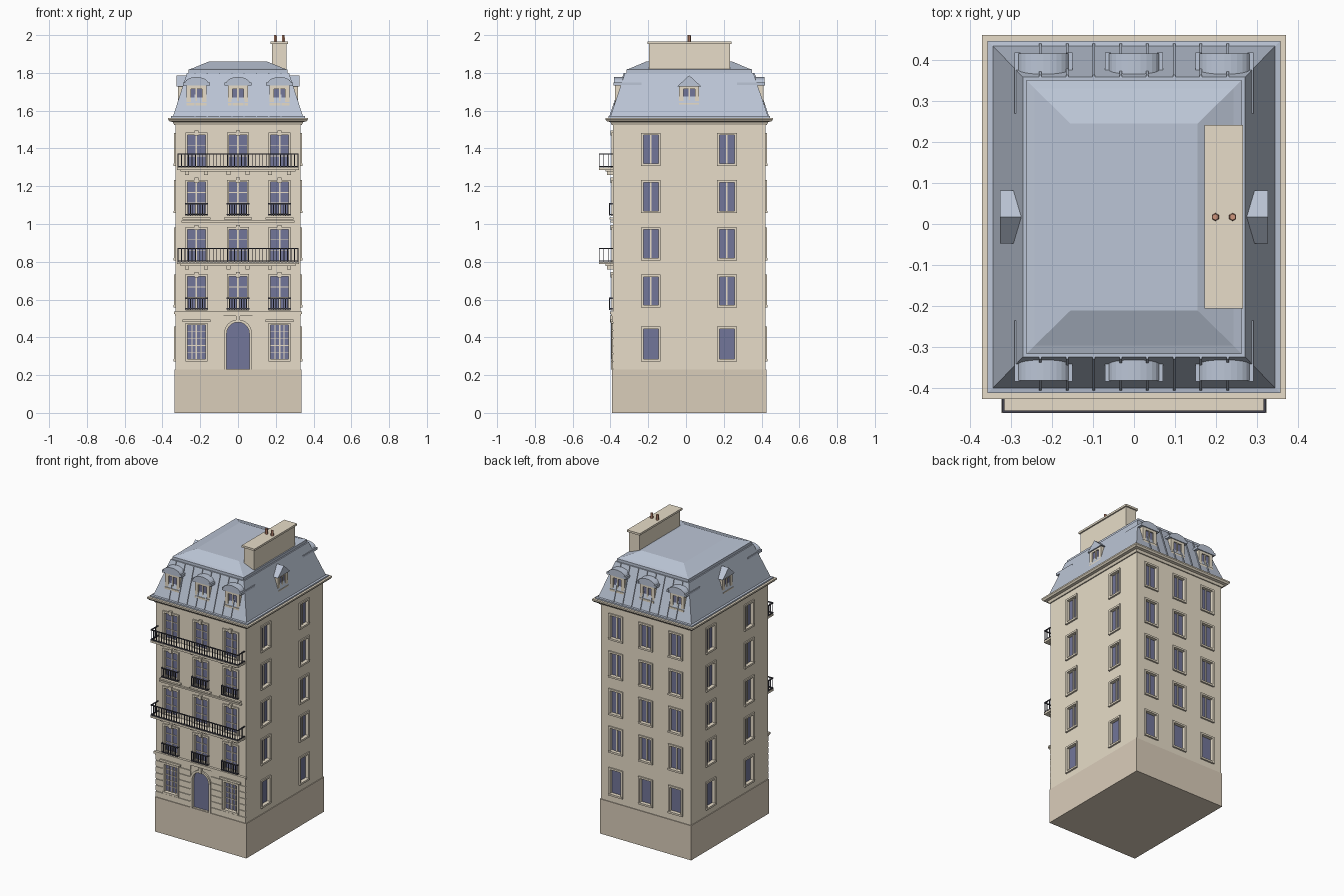
import bpy, bmesh, math
from mathutils import Matrix, Vector

if "Cube" in bpy.data.objects:
    bpy.data.objects.remove(bpy.data.objects["Cube"])

CY = 0.017                      # centre of the building body in y
HX, HY = 0.331, 0.404           # half sizes of the walls
parts = {}


def material(name, rgb):
    m = bpy.data.materials.new(name)
    m.diffuse_color = (*rgb, 1)
    m.use_nodes = True
    m.node_tree.nodes["Principled BSDF"].inputs["Base Color"].default_value = m.diffuse_color
    return m


STONE = material("stone", (0.80, 0.72, 0.58))
PLINTH = material("plinth", (0.70, 0.61, 0.49))
SLATE = material("slate", (0.50, 0.56, 0.67))
GLASS = material("glass", (0.17, 0.18, 0.32))
IRON = material("iron", (0.06, 0.06, 0.08))
CLAY = material("clay", (0.62, 0.30, 0.20))


def part(name, mat):
    if name not in parts:
        parts[name] = (bmesh.new(), mat)
    return parts[name][0]


def prism(bm, pts, y0, y1, M=Matrix()):
    """Extrude an (x, z) outline from y0 to y1."""
    a = [bm.verts.new(M @ Vector((x, y0, z))) for x, z in pts]
    b = [bm.verts.new(M @ Vector((x, y1, z))) for x, z in pts]
    n = len(pts)
    bm.faces.new(a)
    bm.faces.new(b[::-1])
    for i in range(n):
        j = (i + 1) % n
        bm.faces.new((a[j], a[i], b[i], b[j]))


def box(bm, x0, x1, y0, y1, z0, z1, M=Matrix()):
    prism(bm, [(x0, z0), (x1, z0), (x1, z1), (x0, z1)], y0, y1, M)


def loft(bm, rings):
    """Stack rectangles (half x, half y, z) into a closed solid."""
    prev = None
    for hx, hy, z in rings:
        cur = [bm.verts.new((sx * hx, CY + sy * hy, z))
               for sx, sy in ((-1, -1), (1, -1), (1, 1), (-1, 1))]
        if prev is None:
            bm.faces.new(cur[::-1])
        else:
            for i in range(4):
                j = (i + 1) % 4
                bm.faces.new((prev[i], prev[j], cur[j], cur[i]))
        prev = cur
    bm.faces.new(prev)


def arch(w, z0, zs, rise, n=12):
    """Outline going up the left, over the arch, down the right."""
    arc = [(-w * math.cos(math.pi * i / n), zs + rise * math.sin(math.pi * i / n))
           for i in range(n + 1)]
    return ([(-w, z0)] if z0 < zs else []) + arc + ([(w, z0)] if z0 < zs else [])


def side(angle, dist):
    """Frame whose local -y points outward from one face of the building."""
    return Matrix.Translation((0, CY, 0)) @ Matrix.Rotation(math.radians(angle), 4, 'Z') @ Matrix.Translation((0, -dist, 0))


FRONT, BACK, RIGHT, LEFT = side(0, HY), side(180, HY), side(90, HX), side(-90, HX)

# Masses: plinth, walls, cornice, mansard roof
loft(part("plinth", PLINTH), [(0.336, 0.409, 0), (0.336, 0.409, 0.23)])
loft(part("walls", STONE), [(HX, HY, 0.225), (HX, HY, 1.54)])
loft(part("cornice", STONE), [(0.338, 0.411, 1.525), (0.345, 0.418, 1.54), (0.362, 0.435, 1.543),
                              (0.37, 0.443, 1.553), (0.37, 0.443, 1.562), (0.35, 0.423, 1.562)])
loft(part("mansard_roof", SLATE), [(0.356, 0.428, 1.555), (0.356, 0.428, 1.571), (0.343, 0.416, 1.573),
                                   (0.270, 0.340, 1.80), (0.262, 0.333, 1.80), (0.262, 0.333, 1.818),
                                   (0.242, 0.313, 1.824), (0.155, 0.228, 1.86)])

cut = part("window_cutter", None)
surround = part("window_surrounds", STONE)
glass = part("window_glass", GLASS)
bars = part("window_bars", STONE)


def window(M, u, w, z0, z1, cols, rows, fr=0.012, out=0.008):
    """Recessed opening with glass, glazing bars, surround and sill."""
    M = M @ Matrix.Translation((u, 0, 0))
    box(cut, -w, w, -0.03, 0.02, z0, z1, M)
    box(glass, -w, w, 0.014, 0.022, z0, z1, M)
    for i in range(1, cols):
        x = -w + 2 * w * i / cols
        t = 0.004 if i * 2 == cols else 0.002
        box(bars, x - t, x + t, 0.008, 0.016, z0, z1, M)
    for i in range(1, rows):
        z = z0 + (z1 - z0) * i / rows
        box(bars, -w, w, 0.009, 0.016, z - 0.002, z + 0.002, M)
    for s in (-1, 1):
        box(surround, *sorted((s * w, s * (w + fr))), -out, 0.004, z0 - fr, z1 + fr, M)
    box(surround, -w, w, -out, 0.004, z1, z1 + fr, M)
    box(surround, -w - fr, w + fr, -out - 0.003, 0.004, z0 - fr, z0, M)


FLOORS = (0.57, 0.82, 1.07, 1.32)
COLS = (-0.22, 0, 0.22)

# Plain windows on the sides and back
for M, us in ((RIGHT, (-0.203, 0.2)), (LEFT, (-0.2, 0.203)), (BACK, COLS)):
    for u in us:
        window(M, u, 0.04, 0.285, 0.445, 1, 1)
        for z in FLOORS:
            window(M, u, 0.04, z, z + 0.15, 2, 1)

# Front windows with keystones and lintels
trim = part("front_mouldings", STONE)
for u in COLS:
    for z in FLOORS:
        window(FRONT, u, 0.047, z - 0.015, z + 0.152, 2, 3)
        box(trim, u - 0.01, u + 0.01, -0.014, 0, z + 0.148, z + 0.175, FRONT)
    if u:
        window(FRONT, u, 0.047, 0.285, 0.465, 4, 5)
        box(trim, u - 0.075, u + 0.075, -0.014, 0, 0.482, 0.495, FRONT)

# Arched door
outer, inner = arch(0.074, 0.23, 0.42, 0.074), arch(0.06, 0.23, 0.42, 0.06)
prism(cut, arch(0.06, 0.232, 0.42, 0.06), -0.03, 0.02, FRONT)
prism(part("door", GLASS), inner, 0.012, 0.022, FRONT)
prism(part("door_surround", STONE), outer + inner[::-1], -0.01, 0.004, FRONT)
box(trim, -0.01, 0.01, -0.016, 0, 0.478, 0.515, FRONT)

# Rusticated bands on the ground floor
rust = part("rusticated_bands", STONE)
for i in range(7):
    z = 0.235 + 0.041 * i
    spans = [(-HX, -0.282), (-0.158, -0.076), (0.076, 0.158), (0.282, HX)]
    if z < 0.24 or z > 0.47:
        spans = [(-HX, -0.076), (0.076, HX)]
    for a, b in spans:
        box(rust, a, b, -0.005, 0.002, z, z + 0.034, FRONT)

# String courses
box(trim, -0.338, 0.338, -0.016, 0, 0.523, 0.538, FRONT)
box(trim, -0.334, 0.334, -0.01, 0, 0.513, 0.523, FRONT)
box(trim, -0.3, 0.3, -0.012, 0, 1.008, 1.018, FRONT)
for u in COLS:
    box(trim, u - 0.075, u + 0.075, -0.018, 0, 1.024, 1.034, FRONT)

# Balconies
slab = part("balcony_slabs", STONE)
rail = part("balcony_railings", IRON)


def railing(u, w, y, z0, z1, n):
    M = FRONT @ Matrix.Translation((u, 0, 0))
    t = 0.002
    ticks = [(-w + 2 * w * i / n, y) for i in range(n + 1)]
    ticks += [(s * w, y * k) for s in (-1, 1) for k in (0.35, 0.7) if y < -0.04]
    for x, yy in ticks:
        box(rail, x - t, x + t, yy - t, yy + t, z0, z1, M)
    for z in (z0 + 0.006, z1):
        box(rail, -w - t, w + t, y - 0.003, y + 0.003, z - 0.003, z + 0.003, M)
        for s in (-w, w):
            box(rail, s - 0.003, s + 0.003, y, 0, z - 0.003, z + 0.003, M)


for z in (0.787, 1.287):
    box(slab, -0.322, 0.322, -0.073, 0, z, z + 0.013, FRONT)
    box(slab, -0.305, 0.305, -0.04, 0, z - 0.01, z, FRONT)
    for u in COLS:
        for s in (-0.05, 0.05):
            box(slab, u + s - 0.01, u + s + 0.01, -0.03, 0, z - 0.028, z - 0.008, FRONT)
    railing(0, 0.318, -0.07, z + 0.012, z + 0.083, 34)
for z in (0.545, 1.045):
    for u in COLS:
        railing(u, 0.057, -0.018, z, z + 0.062, 9)

# Roof seams, front and back
seams = part("roof_seams", SLATE)
for M in (side(0, 0), side(180, 0)):
    for i in range(8):
        x = -0.2275 + 0.065 * i
        for s in range(1):
            v = [bm_v for bm_v in ((-0.422, 1.573), (-0.346, 1.80), (-0.33, 1.80), (-0.40, 1.573))]
            # outline lies in the y-z plane, so turn the prism a quarter
            prism(seams, v, x - 0.003, x + 0.003, M @ Matrix(((0, 1, 0, 0), (1, 0, 0, 0), (0, 0, 1, 0), (0, 0, 0, 1))))

# Dormers: arched on front and back, gabled on the sides
dormer = part("dormer_walls", STONE)
droof = part("dormer_roofs", SLATE)


def dormer_at(M, u, y, depth, gable):
    M = M @ Matrix.Translation((u, y, 0))
    for s in (-1, 1):
        box(dormer, *sorted((s * 0.03, s * 0.053)), 0, depth, 1.63, 1.735, M)
    box(dormer, -0.03, 0.03, 0, depth, 1.716, 1.735, M)
    box(dormer, -0.053, 0.053, -0.006, depth, 1.625, 1.64, M)
    box(glass, -0.03, 0.03, 0.008, depth, 1.64, 1.716, M)
    box(bars, -0.004, 0.004, 0.002, 0.01, 1.64, 1.716, M)
    if gable:
        prism(droof, [(-0.064, 1.728), (0.064, 1.728), (0, 1.787)], -0.008, depth, M)
    else:
        prism(droof, [(-0.069, 1.732)] + arch(0.062, 1.745, 1.745, 0.033) + [(0.069, 1.732)], -0.006, depth, M)
        for s in (-1, 1):
            box(droof, *sorted((s * 0.056, s * 0.071)), -0.008, depth, 1.732, 1.748, M)


for M in (side(0, 0), side(180, 0)):
    for u in COLS:
        dormer_at(M, u, -0.392, 0.14, False)
for M in (side(90, 0), side(-90, 0)):
    dormer_at(M, 0, -0.318, 0.08, True)

# Chimney stack with clay pots
stack = part("chimney", STONE)
box(stack, 0.18, 0.256, -0.196, 0.232, 1.80, 1.955)
box(stack, 0.171, 0.265, -0.205, 0.241, 1.953, 1.966)
for x in (0.198, 0.24):
    bmesh.ops.create_cone(part("chimney_pots", CLAY), cap_ends=True, segments=6, radius1=0.01, radius2=0.008,
                          depth=0.04, matrix=Matrix.Translation((x, CY, 1.98)))

# Turn the collected meshes into objects
objs = {}
for name, (bm, mat) in parts.items():
    bmesh.ops.recalc_face_normals(bm, faces=bm.faces)
    me = bpy.data.meshes.new(name)
    bm.to_mesh(me)
    bm.free()
    if mat:
        me.materials.append(mat)
    objs[name] = bpy.data.objects.new(name, me)
    bpy.context.collection.objects.link(objs[name])

# Cut the openings into the walls
cutter = objs["window_cutter"]
cutter.hide_render = True
cutter.display_type = 'WIRE'
mod = objs["walls"].modifiers.new("openings", 'BOOLEAN')
mod.operation, mod.solver, mod.object = 'DIFFERENCE', 'EXACT', cutter
